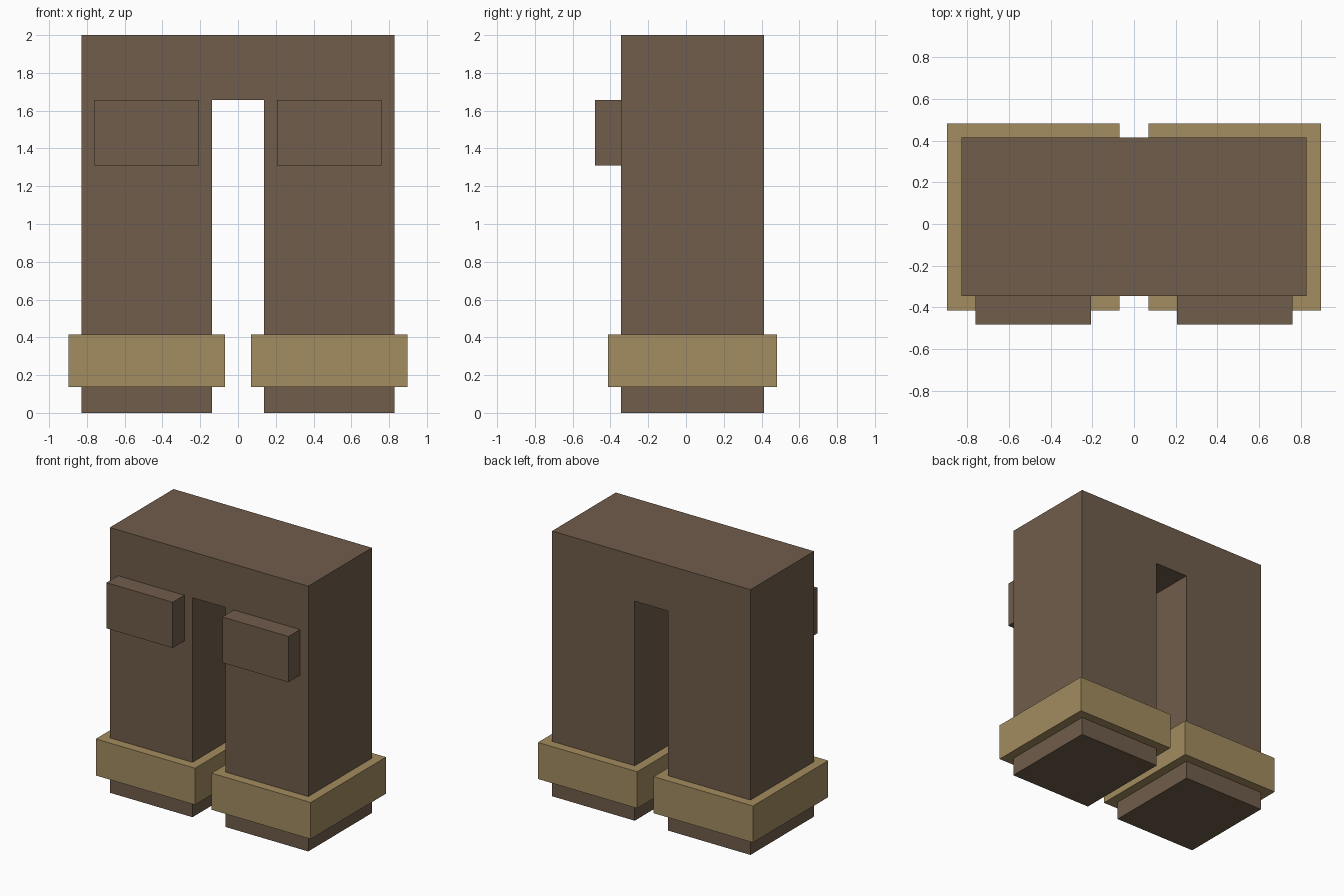
import bpy
import bmesh
from mathutils import Matrix, Vector

cube = bpy.data.objects.get("Cube")
if cube:
    bpy.data.objects.remove(cube, do_unlink=True)


def make_material(name, color):
    mat = bpy.data.materials.new(name)
    mat.use_nodes = True
    mat.diffuse_color = color
    mat.node_tree.nodes["Principled BSDF"].inputs["Base Color"].default_value = color
    return mat


def add_object(name, bm, mat):
    bmesh.ops.recalc_face_normals(bm, faces=bm.faces)
    mesh = bpy.data.meshes.new(name)
    bm.to_mesh(mesh)
    bm.free()
    mesh.materials.append(mat)
    obj = bpy.data.objects.new(name, mesh)
    bpy.context.collection.objects.link(obj)
    return obj


def add_box(name, low, high, mat):
    low, high = Vector(low), Vector(high)
    bm = bmesh.new()
    bmesh.ops.create_cube(bm, size=1, matrix=Matrix.Translation((low + high) / 2)
                          @ Matrix.Diagonal((high - low).to_4d()))
    return add_object(name, bm, mat)


brown = make_material("brown cloth", (0.162, 0.109, 0.072, 1))
tan = make_material("tan cuff", (0.366, 0.262, 0.115, 1))

# Everything sits on a regular block grid
U = 2 / 29
INNER, OUTER = 2 * U, 12 * U
FRONT, BACK = -5 * U, 6 * U
CROTCH, TOP = 24 * U, 29 * U

# Trousers: an arch-shaped profile extruded from front to back
half = [(INNER, CROTCH), (INNER, 0), (OUTER, 0), (OUTER, TOP)]
outline = half + [(-x, z) for x, z in reversed(half)]
bm = bmesh.new()
face = bm.faces.new([bm.verts.new((x, FRONT, z)) for x, z in outline])
extruded = bmesh.ops.extrude_face_region(bm, geom=[face], use_keep_orig=True)
moved = [g for g in extruded["geom"] if isinstance(g, bmesh.types.BMVert)]
bmesh.ops.translate(bm, verts=moved, vec=(0, BACK - FRONT, 0))
add_object("trousers", bm, brown)

# Cuffs and front pockets on both legs
for side, s in (("left", 1), ("right", -1)):
    def span(a, b):
        return sorted((s * a, s * b))

    x0, x1 = span(INNER - U, OUTER + U)
    add_box(side + "_cuff", (x0, FRONT - U, 2 * U), (x1, BACK + U, 6 * U), tan)
    x0, x1 = span(INNER + U, OUTER - U)
    add_box(side + "_pocket", (x0, FRONT - 2 * U, 19 * U), (x1, FRONT, CROTCH), brown)
